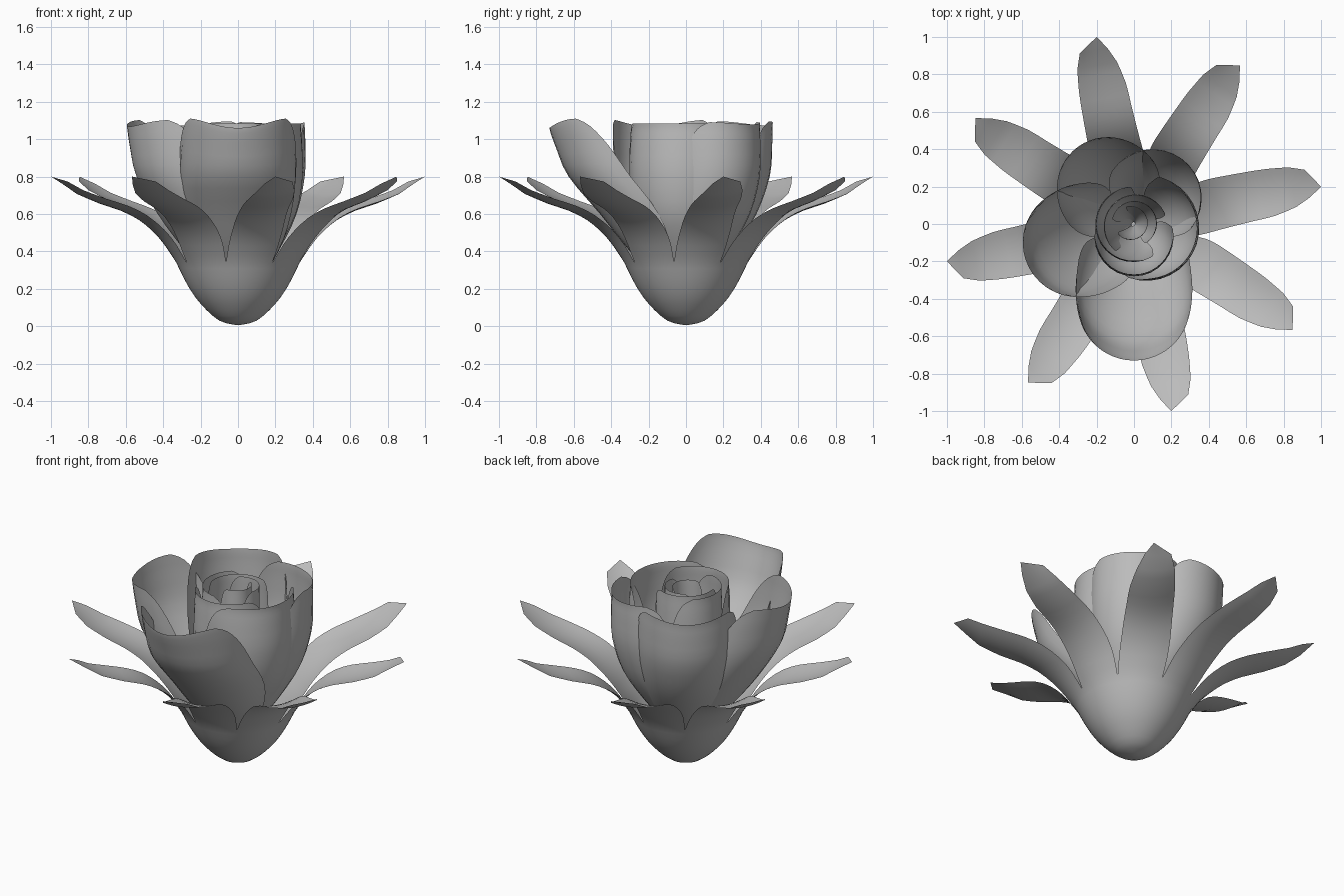
import bpy, bmesh, math

cube = bpy.data.objects.get("Cube")
if cube:
    bpy.data.objects.remove(cube)

# One soft grey for the whole flower
grey = bpy.data.materials.new("soft_grey")
grey.use_nodes = True
tone = (0.5, 0.5, 0.5, 1)
grey.diffuse_color = tone
grey.node_tree.nodes["Principled BSDF"].inputs["Base Color"].default_value = tone


def smooth_path(keys, steps):
    """Catmull-Rom interpolation through tuples of any size."""
    pts = [keys[0]] + keys + [keys[-1]]
    out = []
    for i in range(1, len(pts) - 2):
        for s in range(steps):
            t = s / steps
            out.append(tuple(
                b + 0.5 * t * (c - a + t * (2*a - 5*b + 4*c - d + t * (3*(b - c) + d - a)))
                for a, b, c, d in zip(*pts[i - 1:i + 3])))
    return out + [keys[-1]]


def add_grid(bm, rows):
    """Skin a list of equally long point rows."""
    verts = [[bm.verts.new(p) for p in row] for row in rows]
    for lower, upper in zip(verts, verts[1:]):
        for i in range(len(lower) - 1):
            bm.faces.new((lower[i], lower[i + 1], upper[i + 1], upper[i]))


def finish(bm, name):
    bmesh.ops.remove_doubles(bm, verts=bm.verts, dist=0.0005)
    mesh = bpy.data.meshes.new(name)
    bm.to_mesh(mesh)
    bm.free()
    mesh.materials.append(grey)
    obj = bpy.data.objects.new(name, mesh)
    bpy.context.collection.objects.link(obj)
    for poly in mesh.polygons:
        poly.use_smooth = True
    return obj


def turned(r, w, z, angle):
    c, s = math.cos(angle), math.sin(angle)
    return (r * c - w * s, r * s + w * c, z)


# Calyx: a rounded cup that splits into eight curling sepals
CUP = smooth_path([(0, 0.005), (0.1, 0.03), (0.2, 0.12), (0.27, 0.22), (0.33, 0.34)], 3)
# distance out, height, half width on each side
SEPAL = smooth_path([(0.33, 0.34, 0.126, 0.126), (0.39, 0.43, 0.148, 0.125),
                     (0.45, 0.5, 0.157, 0.12), (0.53, 0.565, 0.157, 0.115),
                     (0.63, 0.615, 0.155, 0.11), (0.75, 0.655, 0.15, 0.105),
                     (0.87, 0.705, 0.135, 0.08)], 2)
SEPAL += [(0.95, 0.76, 0.106, 0.045), (1.02, 0.8, 0.0, 0.0)]
COLS = 8
bm = bmesh.new()
for k in range(8):
    heading = math.radians(11.3 + 45 * k)
    rows = []
    for r, z in CUP:
        rows.append([turned(r, 0, z, heading + math.radians(45) * (i / COLS - 0.5))
                     for i in range(COLS + 1)])
    for d, z, left, right in SEPAL[1:]:
        row = []
        for i in range(COLS + 1):
            w = -right + (left + right) * i / COLS
            # fade from the round cup to a shallow channel
            bend = max(0, 1 - (d - 0.33) / 0.2)
            row.append(turned(d - bend * 1.5 * w * w, w, z + (1 - bend) * 1.2 * w * w, heading))
        rows.append(row)
    add_grid(bm, rows)
finish(bm, "calyx")

# Petal profile: height, radius share when open, radius share when upright,
# width share, half angle of the wrap
PETAL = smooth_path([(0.12, 0.07, 0.07, 0.15, 80), (0.4, 0.41, 0.6, 0.7, 92),
                     (0.6, 0.63, 0.92, 0.92, 96), (0.8, 0.86, 1.03, 1.0, 94),
                     (0.95, 0.95, 1.02, 1.0, 84), (1.03, 0.99, 1.0, 0.98, 72),
                     (1.06, 1.0, 1.0, 0.97, 58)], 3)


def petal(name, heading, rim, width, wrap):
    openness = min(1, max(0, (rim - 0.34) / 0.39))
    bm = bmesh.new()
    rows = []
    for z, spread, upright, share, half in PETAL:
        mid = rim * (upright + (spread - upright) * openness)
        radius = width * share
        row = []
        for i in range(17):
            a = math.radians(half * wrap) * (i / 8 - 1)
            # the lip dips slightly at its middle
            lip = 0.025 * (1 - openness * math.cos(3 * a)) * max(0, z - 0.8) / 0.26
            row.append(turned(mid - radius * (1 - math.cos(a)), radius * math.sin(a),
                              z + lip, heading))
        rows.append(row)
    add_grid(bm, rows)
    finish(bm, name)


# Petals spiral inwards, each one tighter and more upright
SPIRAL = [(0.73, 0.31, 1), (0.61, 0.3, 1), (0.51, 0.28, 1), (0.43, 0.26, 1),
          (0.34, 0.28, 1), (0.27, 0.21, 1.1), (0.2, 0.2, 1.1), (0.15, 0.17, 1.1),
          (0.12, 0.12, 1.2), (0.07, 0.09, 1.3)]
for n, (rim, width, wrap) in enumerate(SPIRAL):
    petal("petal_%d" % (n + 1), math.radians(270 - 72 * n), rim, width, wrap)
